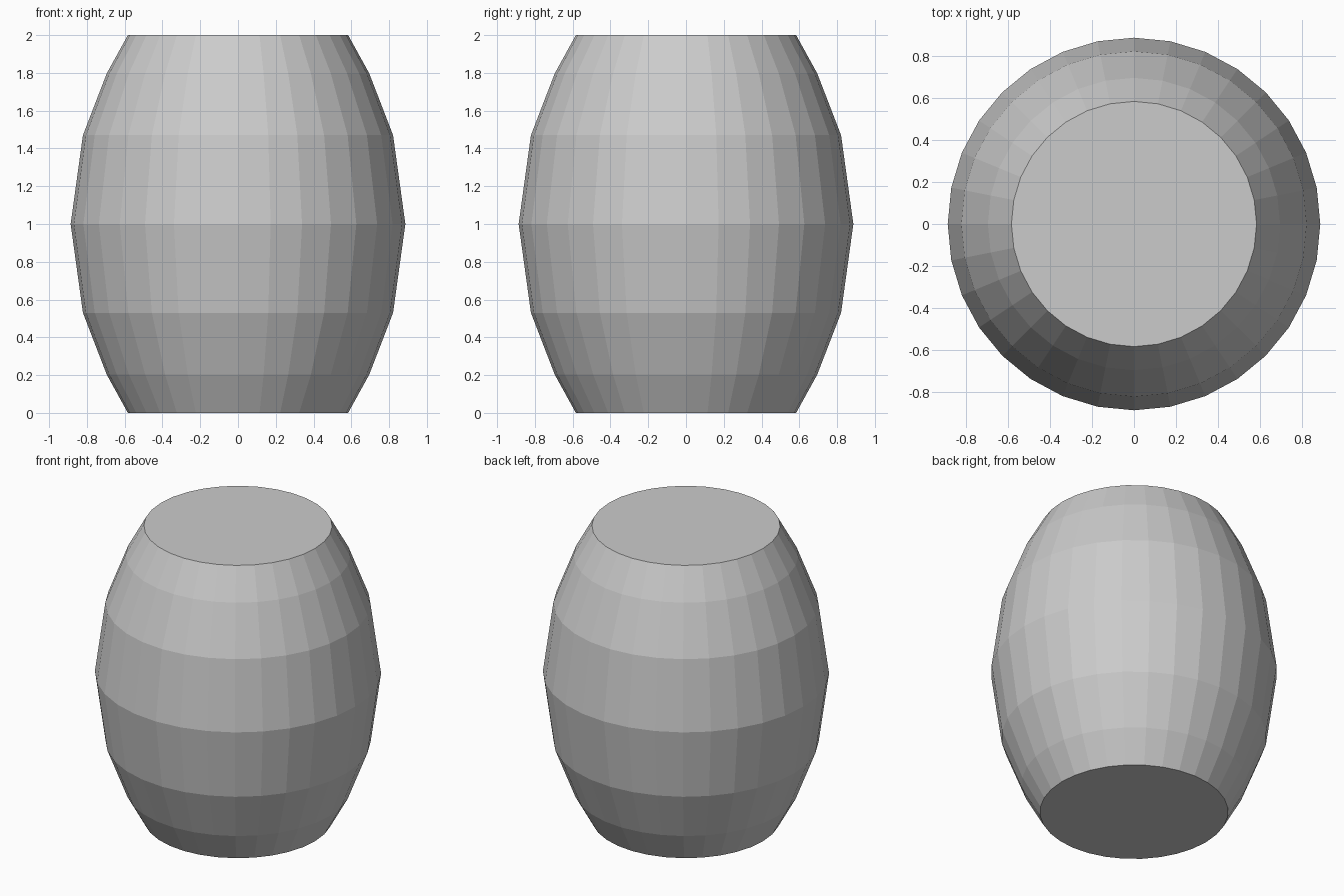
import bpy, bmesh
from math import sin, cos, tau

if "Cube" in bpy.data.objects:
    bpy.data.objects.remove(bpy.data.objects["Cube"])

SIDES = 32
# Lower half of the barrel profile (radius, height), mirrored about z = 1
lower = [(0.583, 0.0), (0.695, 0.203), (0.821, 0.53)]
profile = lower + [(0.886, 1.0)] + [(r, 2 - z) for r, z in reversed(lower)]

bm = bmesh.new()
rings = [[bm.verts.new((r * cos(tau * i / SIDES), r * sin(tau * i / SIDES), z))
          for i in range(SIDES)] for r, z in profile]

# Curved side bands
for a, b in zip(rings, rings[1:]):
    for i in range(SIDES):
        j = (i + 1) % SIDES
        bm.faces.new((a[i], a[j], b[j], b[i]))

# Flat bottom and lid
bm.faces.new(rings[0][::-1])
bm.faces.new(rings[-1])

mesh = bpy.data.meshes.new("barrel")
bm.to_mesh(mesh)
bm.free()
barrel = bpy.data.objects.new("barrel", mesh)
bpy.context.collection.objects.link(barrel)
